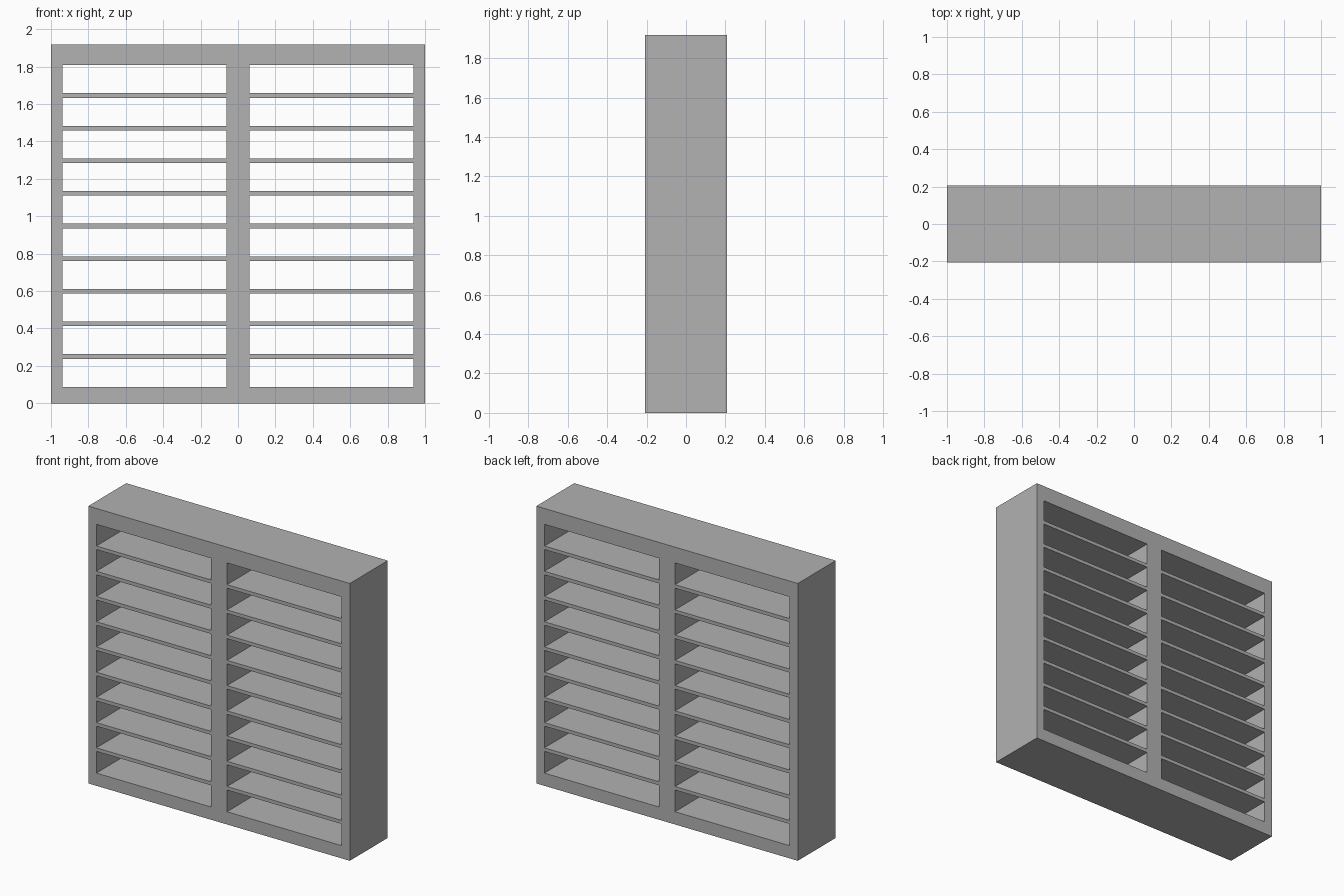
import bpy
import bmesh
from math import radians

if "Cube" in bpy.data.objects:
    bpy.data.objects.remove(bpy.data.objects["Cube"])

# Overall dimensions
HEIGHT, DEPTH = 1.917, 0.414
ROWS, OPENING, SHELF = 10, 0.15, 0.0244
BASE = 0.088

# Single grey finish
grey = bpy.data.materials.new("matte_grey")
grey.use_nodes = True
colour = (0.445, 0.445, 0.445, 1)
grey.diffuse_color = colour
grey.node_tree.nodes["Principled BSDF"].inputs["Base Color"].default_value = colour

# Grid lines: outer sides and central divider, then floor, shelves and top
xs = [-1, -0.938, -0.061, 0.061, 0.938, 1]
zs = [0]
for row in range(ROWS):
    bottom = BASE + row * (OPENING + SHELF)
    zs += [bottom, bottom + OPENING]
zs.append(HEIGHT)

# Front face of the rack, leaving the compartments open
bm = bmesh.new()
grid = [[bm.verts.new((x, -DEPTH / 2, z)) for x in xs] for z in zs]
for j in range(len(zs) - 1):
    for i in range(len(xs) - 1):
        if not (i % 2 and j % 2):
            bm.faces.new((grid[j][i], grid[j][i + 1],
                          grid[j + 1][i + 1], grid[j + 1][i]))

# Push the profile back to form one continuous frame with open cells
result = bmesh.ops.extrude_face_region(bm, geom=bm.faces[:], use_keep_orig=True)
back = [v for v in result["geom"] if isinstance(v, bmesh.types.BMVert)]
bmesh.ops.translate(bm, verts=back, vec=(0, DEPTH, 0))
bmesh.ops.recalc_face_normals(bm, faces=bm.faces[:])

mesh = bpy.data.meshes.new("shelf_rack")
bm.to_mesh(mesh)
bm.free()
mesh.materials.append(grey)
rack = bpy.data.objects.new("shelf_rack", mesh)
bpy.context.collection.objects.link(rack)

# Merge flat grid cells into clean faces
clean = rack.modifiers.new("clean_flat_faces", "DECIMATE")
clean.decimate_type = "DISSOLVE"
clean.angle_limit = radians(1)
